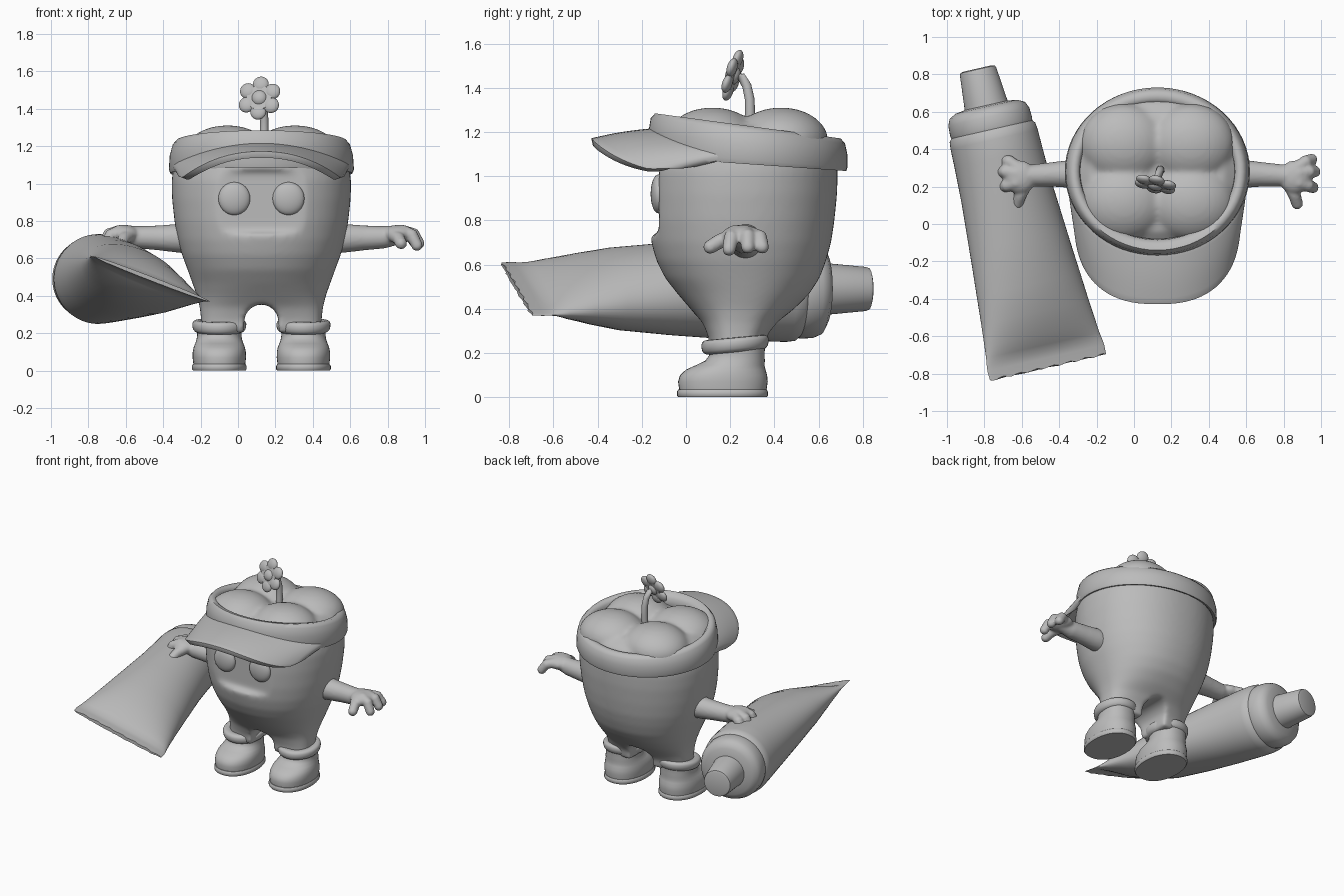
import bpy, bmesh, math
from mathutils import Vector as V

if "Cube" in bpy.data.objects:
    bpy.data.objects.remove(bpy.data.objects["Cube"])

CX, CY = 0.125, 0.26          # vertical axis of the tooth
grey = bpy.data.materials.new("plain grey")
grey.diffuse_color = (0.5, 0.5, 0.5, 1)
grey.use_nodes = True
grey.node_tree.nodes["Principled BSDF"].inputs["Base Color"].default_value = grey.diffuse_color
X, Y, Z = V((1, 0, 0)), V((0, 1, 0)), V((0, 0, 1))


def sgnpow(c, p):
    return math.copysign(abs(c) ** p, c)


def oval(c, u, v, n=48, p=2.0):
    """Ring of points, a superellipse with half axes u and v."""
    return [V(c) + u * sgnpow(math.cos(a), 2 / p) + v * sgnpow(math.sin(a), 2 / p)
            for a in (2 * math.pi * i / n for i in range(n))]


def add_loft(bm, rings, closed=False):
    vs = [[bm.verts.new(p) for p in r] for r in rings]
    n = len(vs[0])
    for a, b in zip(vs, vs[1:] + ([vs[0]] if closed else [])):
        for i in range(n):
            bm.faces.new((a[i], a[(i + 1) % n], b[(i + 1) % n], b[i]))
    if not closed:
        bm.faces.new(vs[0][::-1])
        bm.faces.new(vs[-1])


def add_ball(bm, c, r, axes=(X, Y, Z)):
    res = bmesh.ops.create_uvsphere(bm, u_segments=32, v_segments=16, radius=1)
    for v in res["verts"]:
        p = v.co.copy()
        v.co = V(c) + axes[0] * p.x * r[0] + axes[1] * p.y * r[1] + axes[2] * p.z * r[2]


def add_tube(bm, pts, n=16):
    """Tube through (x, y, z, radius) points with rounded ends."""
    ps = [V(p[:3]) for p in pts]
    rings = []
    for i, p in enumerate(ps):
        d = (ps[min(i + 1, len(ps) - 1)] - ps[max(i - 1, 0)]).normalized()
        u = d.cross(Y if abs(d.y) < 0.8 else X).normalized()
        rings.append(oval(p, u * pts[i][3], d.cross(u) * pts[i][3], n))
    add_loft(bm, rings)
    for p in (pts[0], pts[-1]):
        add_ball(bm, p[:3], (p[3],) * 3)


def apply(ob, kind, **props):
    m = ob.modifiers.new(kind.lower(), kind)
    for k, val in props.items():
        setattr(m, k, val)
    bpy.context.view_layer.objects.active = ob
    bpy.ops.object.modifier_apply(modifier=m.name)


def finish(bm, name, angle=40, voxel=0, smooth=0, cutters=()):
    bmesh.ops.recalc_face_normals(bm, faces=bm.faces)
    me = bpy.data.meshes.new(name)
    bm.to_mesh(me)
    bm.free()
    ob = bpy.data.objects.new(name, me)
    bpy.context.collection.objects.link(ob)
    me.materials.append(grey)
    if voxel:
        apply(ob, 'REMESH', mode='VOXEL', voxel_size=voxel)
    for cut in cutters:
        apply(ob, 'BOOLEAN', object=cut, operation='DIFFERENCE', solver='EXACT')
        bpy.data.objects.remove(cut)
    if cutters:
        apply(ob, 'REMESH', mode='VOXEL', voxel_size=voxel)
    if smooth:
        apply(ob, 'SMOOTH', factor=0.5, iterations=smooth)
    bpy.ops.object.select_all(action='DESELECT')
    ob.select_set(True)
    bpy.context.view_layer.objects.active = ob
    bpy.ops.object.shade_smooth_by_angle(angle=math.radians(angle))
    return ob


# cutters: recessed face panel and the arch between the legs
bm = bmesh.new()
add_loft(bm, [oval((CX, y, .905), X * .282, Z * .17, 64, 4.5) for y in (-.4, -.122)])
face_cut = finish(bm, "face_cutter")
bm = bmesh.new()
arch = [(CX + .092 * math.cos(a), .262 + .092 * math.sin(a)) for a in
        (math.pi * i / 20 for i in range(21))] + [(CX - .092, .1), (CX + .092, .1)]
add_loft(bm, [[V((x, y, z)) for x, z in arch] for y in (-.3, .8)])
arch_cut = finish(bm, "arch_cutter")

# tooth body: z, half width, half depth, centre y, squareness
bm = bmesh.new()
prof = [(0.20, .322, .125, .23, 3), (0.27, .322, .132, .232, 3), (0.34, .330, .172, .243, 2.6),
        (0.40, .345, .235, .255, 2.3), (0.47, .37, .30, .26, 2.15),
        (0.54, .395, .35, .255, 2.15), (0.62, .425, .385, .25, 2.15), (0.70, .447, .407, .25, 2.15),
        (0.80, .465, .420, .252, 2.15), (0.92, .478, .427, .257, 2.15), (1.02, .48, .427, .26, 2.15),
        (1.10, .467, .412, .265, 2.15), (1.17, .435, .385, .27, 2.15), (1.225, .36, .31, .27, 2.15)]
add_loft(bm, [oval((CX, c, z), X * rx, Y * ry, 64, p) for z, rx, ry, c, p in prof])
for s in (-1, 1):                       # four chewing cusps
    for t in (-1, 1):
        add_ball(bm, (CX + s * .18, .275 + t * .155, 1.16), (.235, .215, .152))
finish(bm, "tooth_body", 50, voxel=0.013, smooth=14, cutters=(face_cut, arch_cut))

# eyes, arms and boots, one per side
for s, side in ((-1, "right"), (1, "left")):
    bm = bmesh.new()
    add_ball(bm, (CX + s * .145, -.125, .92), (.085, .035, .088))
    finish(bm, side + "_eye")

    bm = bmesh.new()
    mx = lambda pts: [(CX + s * (p[0] - CX),) + p[1:] for p in pts]
    add_tube(bm, mx([(.5, .27, .705, .08), (.58, .268, .708, .076), (.68, .265, .71, .066),
                     (.78, .26, .713, .06), (.85, .255, .725, .052)]), 24)
    add_ball(bm, mx([(.86, .25, .73)])[0], (.085, .09, .05))
    for finger in ([(.87, .30, .735, .035), (.92, .335, .725, .034), (.95, .345, .68, .031)],
                   [(.88, .27, .745, .035), (.94, .28, .73, .034), (.967, .28, .68, .031)],
                   [(.88, .22, .745, .035), (.93, .205, .725, .034), (.957, .195, .67, .031)],
                   [(.83, .21, .725, .036), (.86, .15, .705, .034), (.872, .11, .68, .032)]):
        add_tube(bm, mx(finger))
    finish(bm, side + "_arm", voxel=0.009, smooth=5)

    bx = CX + s * .225
    stack = lambda rows, p=2.2: [oval((bx, c, z), X * rx, Y * ry, 40, p) for z, c, rx, ry in rows]
    bm = bmesh.new()
    add_loft(bm, stack([(0, .165, .14, .20), (.008, .165, .146, .206), (.025, .165, .146, .206),
                        (.035, .165, .14, .20)]))
    finish(bm, side + "_sole")
    bm = bmesh.new()
    add_loft(bm, stack([(.03, .167, .138, .197), (.07, .167, .143, .203), (.10, .17, .142, .197),
                        (.125, .18, .137, .18), (.145, .2, .129, .155), (.165, .222, .122, .135),
                        (.19, .23, .118, .125), (.23, .23, .12, .128)]))
    finish(bm, side + "_boot", 60)
    bm = bmesh.new()
    ring = []
    for i in range(16):
        a = 2 * math.pi * i / 16
        k = .034 * sgnpow(math.cos(a), .8) + .006 * math.sin(a)
        ring.append([p + Z * (p.y - .22) * .09 for p in
                     oval((bx, .222, .236 + .034 * sgnpow(math.sin(a), .8)),
                          X * (.11 + k), Y * (.118 + k), 40)])
    add_loft(bm, ring, True)
    finish(bm, side + "_boot_cuff", 60)

# tilted visor band: half width, half depth, height, slope toward the back
bm = bmesh.new()
band = [(.47, .43, 1.058, -.07), (.487, .445, 1.055, -.07), (.495, .45, 1.075, -.08),
        (.49, .45, 1.15, -.11), (.475, .44, 1.205, -.13), (.455, .42, 1.228, -.135),
        (.43, .39, 1.225, -.135), (.415, .365, 1.205, -.13), (.41, .36, 1.15, -.11)]
add_loft(bm, [[p + Z * (p.y - .28) * k for p in oval((CX, .28, z), X * rx, Y * ry, 64)]
              for rx, ry, z, k in band], True)
finish(bm, "visor_band", 60)

# arched visor brim, a strip from the band out to the edge
bm = bmesh.new()
rows = []
for i in range(41):
    a = math.pi * (1 + i / 40)
    c, s = math.cos(a), math.sin(a)
    inner = V((CX + .465 * c, .28 + .425 * (s * .9 - .1), 1.09 + .11 * s * s))
    ox, oy = .428 * sgnpow(c, .8), .04 + .465 * sgnpow(s, .8)
    outer = V((CX + ox, oy, 1.155 - .145 * abs(ox / .428) ** 2.2 + .25 * max(0, oy + .16)))
    rows.append([bm.verts.new(inner.lerp(outer, t / 8) + Z * .006 * math.sin(math.pi * t / 8))
                 for t in range(9)])
for a, b in zip(rows, rows[1:]):
    for j in range(8):
        bm.faces.new((a[j], a[j + 1], b[j + 1], b[j]))
brim = finish(bm, "visor_brim", 60)
apply(brim, 'SOLIDIFY', thickness=.035, offset=0)
apply(brim, 'BEVEL', width=.01, segments=2, limit_method='ANGLE', angle_limit=math.radians(50))

# flower on a bent stem
bm = bmesh.new()
add_tube(bm, [(.14, .285, 1.18, .024), (.14, .29, 1.28, .023), (.14, .288, 1.35, .022),
              (.135, .275, 1.41, .021), (.128, .25, 1.45, .02), (.118, .22, 1.465, .018)])
finish(bm, "flower_stem", 60)
fc = V((.115, .212, 1.457))
nrm = V((-.2, -.93, .3)).normalized()
fu = Z.cross(nrm).normalized()
fv = nrm.cross(fu)
bm = bmesh.new()
for k in range(6):
    a = math.pi / 3 * k + .5
    add_ball(bm, fc + (fu * math.cos(a) + fv * math.sin(a)) * .077, (.043, .043, .022), (fu, fv, nrm))
add_loft(bm, [oval(fc + nrm * h, fu * .068, fv * .068, 24) for h in (-.016, .016)])
finish(bm, "flower_petals")
bm = bmesh.new()
add_ball(bm, fc, (.044, .044, .034), (fu, fv, nrm))
finish(bm, "flower_centre")

# squeezed tube: distance from crimp, half width, half thickness
d = V((-.23, .973, 0)).normalized()
w = V((.62, .14, -.24)).normalized()
u = d.cross(w)
end = V((-.46, -.765, .49))
tube = [(0, .34, .011), (.05, .342, .013), (.085, .338, .017), (.12, .332, .04), (.18, .325, .078),
        (.3, .312, .124), (.45, .297, .165), (.7, .274, .198), (.95, .252, .222), (1.15, .242, .236),
        (1.25, .239, .24), (1.29, .235, .235), (1.305, .222, .222), (1.32, .225, .225),
        (1.375, .222, .222), (1.41, .207, .207), (1.43, .17, .17), (1.44, .1, .1)]
bm = bmesh.new()
rings = [oval(end + d * t, w * a, u * b, 64) for t, a, b in tube]
rings[0] = [p + d * .006 * math.sin((p - end).dot(w) * 65) for p in rings[0]]
add_loft(bm, rings)
finish(bm, "paste_tube", 50)
bm = bmesh.new()
add_loft(bm, [oval(end + d * t, w * r, u * r) for t, r in
              [(1.41, .122), (1.46, .115), (1.62, .1), (1.635, .095), (1.64, .08)]])
finish(bm, "tube_cap")
